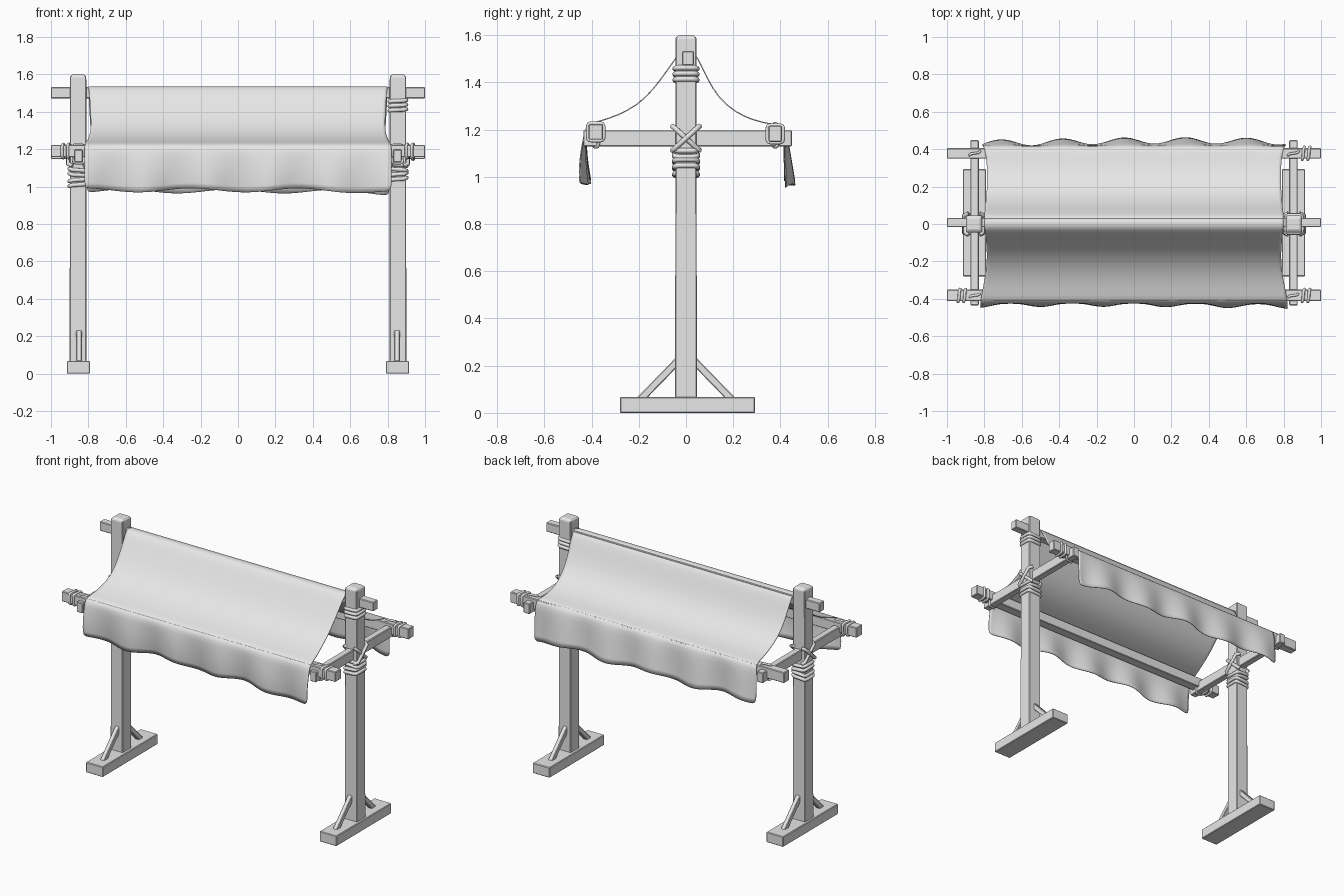
import bpy, bmesh, math
from mathutils import Vector

cube = bpy.data.objects.get("Cube")
if cube:
    bpy.data.objects.remove(cube, do_unlink=True)

COLOUR = (0.8, 0.8, 0.8, 1)
grey = bpy.data.materials.new("pale_grey")
grey.use_nodes = True
grey.diffuse_color = COLOUR
grey.node_tree.nodes["Principled BSDF"].inputs["Base Color"].default_value = COLOUR


def add_object(name, data):
    obj = bpy.data.objects.new(name, data)
    bpy.context.collection.objects.link(obj)
    data.materials.append(grey)
    return obj


def beam(name, start, end, width, depth, side=(1, 0, 0), taper=1.0, dome=0.0):
    """Squared timber from start to end, width measured along side."""
    start, end, side = Vector(start), Vector(end), Vector(side)
    axis = (end - start).normalized()
    other = axis.cross(side)
    bm = bmesh.new()
    rings = [(start, 1.0), (end - axis * dome, taper)]
    if dome:
        rings.append((end, taper * 0.7))
    loops = []
    for centre, scale in rings:
        loops.append([bm.verts.new(centre + side * (a * width * scale / 2) + other * (b * depth * scale / 2))
                      for a, b in ((-1, -1), (1, -1), (1, 1), (-1, 1))])
    for low, high in zip(loops, loops[1:]):
        for i in range(4):
            j = (i + 1) % 4
            bm.faces.new((low[i], low[j], high[j], high[i]))
    bm.faces.new(loops[0])
    bm.faces.new(loops[-1])
    bmesh.ops.recalc_face_normals(bm, faces=bm.faces)
    mesh = bpy.data.meshes.new(name)
    bm.to_mesh(mesh)
    bm.free()
    obj = add_object(name, mesh)
    bevel = obj.modifiers.new("worn_edges", 'BEVEL')
    bevel.width = 0.004
    bevel.segments = 1
    return obj


def rope(name, points, radius=0.011, closed=True):
    curve = bpy.data.curves.new(name, 'CURVE')
    curve.dimensions = '3D'
    curve.bevel_depth = radius
    curve.bevel_resolution = 2
    curve.use_fill_caps = True
    spline = curve.splines.new('POLY')
    spline.points.add(len(points) - 1)
    for p, co in zip(spline.points, points):
        p.co = (*co, 1)
    spline.use_cyclic_u = closed
    return add_object(name, curve)


def lashing(name, centre, u, v, half_u, half_v, tilt=(0, 0, 0), radius=0.011):
    """Rope loop round a square timber; tilt shifts it along the timber."""
    centre, u, v, tilt = Vector(centre), Vector(u), Vector(v), Vector(tilt)
    points = []
    for i in range(16):
        a = math.tau * (i + 0.5) / 16
        c, s = math.cos(a), math.sin(a)
        cu, cv = (math.copysign(abs(t) ** 0.35, t) for t in (c, s))
        points.append(centre + u * half_u * cu + v * half_v * cv + tilt * c)
    return rope(name, points, radius)


X, Y, Z = (1, 0, 0), (0, 1, 0), (0, 0, 1)
POST_X = 0.855

# Two end frames
for label, s in (("left", 1), ("right", -1)):
    px = s * POST_X
    beam(label + "_post", (px, 0, 0.06), (px, 0, 1.6), 0.09, 0.092, taper=0.97, dome=0.012)
    beam(label + "_foot", (s * 0.853, -0.28, 0.034), (s * 0.853, 0.293, 0.034), 0.124, 0.068)
    beam(label + "_cross_arm", (s * 0.852, -0.435, 1.163), (s * 0.852, 0.448, 1.163), 0.045, 0.068)
    for end, t in (("front", -1), ("back", 1)):
        beam(f"{label}_{end}_brace", (s * 0.85, t * 0.195, 0.055), (s * 0.85, t * 0.025, 0.23),
             0.03, 0.032)
    # Rope below the cross arm
    low = 1.04 if s > 0 else 1.01
    for k in range(4):
        lashing(f"{label}_post_rope_{k}", (px, 0, low + k * 0.026), X, Y, 0.047, 0.049,
                (0, 0, 0.008 * (-1) ** (k // 2)))
    # Crossed rope over the joint, on both faces
    for face in (-1, 1):
        for slope in (-1, 1):
            x = px + face * (0.05 + 0.004 * slope)
            rope(f"{label}_cross_rope_{face}_{slope}",
                 [(px + face * 0.03, -0.058, 1.163 - slope * 0.052),
                  (x, -0.046, 1.163 - slope * 0.042),
                  (x, 0.046, 1.163 + slope * 0.042),
                  (px + face * 0.03, 0.058, 1.163 + slope * 0.052)], 0.011, False)

# Rope under the ridge pole on one post
for k in range(3):
    lashing(f"ridge_rope_{k}", (POST_X, 0, 1.41 + k * 0.024), X, Y, 0.045, 0.047, (0, 0, 0.004))

# Horizontal poles
beam("ridge_pole", (-1, 0.008, 1.502), (1, 0.008, 1.502), 0.05, 0.06, side=Y)
beam("front_pole", (-1, -0.382, 1.19), (1, -0.382, 1.19), 0.062, 0.066, side=Y)
beam("back_pole", (-1, 0.378, 1.182), (1, 0.378, 1.182), 0.056, 0.07, side=Y)

# Rope binding the side poles to the arms
for label, s, y, z in (("front_left", 1, -0.382, 1.19), ("front_right", -1, -0.382, 1.19),
                       ("back_left", 1, 0.378, 1.182)):
    for k in range(2):
        lashing(f"{label}_pole_rope_{k}", (s * (0.905 + k * 0.03), y, z), Y, Z, 0.034, 0.037,
                (0.006, 0, 0), 0.008)
for s in (-1, 1):
    for y in (-0.382, 0.378):
        lashing(f"arm_rope_{s}_{y}", (s * 0.852, y, 1.175), X, Z, 0.03, 0.05, (0, 0.012, 0), 0.007)

# Cloth draped over the three poles: (y, z, half width, looseness)
PROFILE = [(-0.43, 0.98, 0.82, 1), (-0.436, 1.04, 0.82, 0.8), (-0.436, 1.11, 0.82, 0.5),
           (-0.43, 1.18, 0.82, 0.15), (-0.422, 1.222, 0.82, 0), (-0.38, 1.235, 0.815, 0),
           (-0.33, 1.248, 0.805, 0), (-0.25, 1.28, 0.79, 0), (-0.17, 1.335, 0.785, 0),
           (-0.10, 1.425, 0.79, 0), (-0.045, 1.505, 0.795, 0), (-0.02, 1.536, 0.80, 0),
           (0.025, 1.538, 0.80, 0), (0.05, 1.51, 0.80, 0), (0.09, 1.42, 0.795, 0),
           (0.14, 1.335, 0.79, 0), (0.21, 1.275, 0.785, 0), (0.29, 1.24, 0.785, 0),
           (0.36, 1.226, 0.79, 0), (0.405, 1.22, 0.80, 0), (0.42, 1.2, 0.805, 0.1),
           (0.428, 1.12, 0.81, 0.5), (0.434, 1.04, 0.81, 0.8), (0.44, 0.975, 0.81, 1)]
COLUMNS = 48
bm = bmesh.new()
rows = []
for y, z, half, loose in PROFILE:
    side = math.copysign(1, y)
    row = []
    for i in range(COLUMNS + 1):
        t = 2 * i / COLUMNS - 1
        phase = 15.5 * t + (4.7 if side < 0 else 2.6)
        billow = 0.018 * math.sin(phase) + 0.007 * math.sin(2 * t + side)
        hem = 0.011 * math.sin(9 * t + 2 * side) - 0.012 * max(t, 0) ** 4
        row.append(bm.verts.new((half * t, y + side * loose * billow, z + loose * hem)))
    rows.append(row)
for a, b in zip(rows, rows[1:]):
    for i in range(COLUMNS):
        bm.faces.new((a[i], a[i + 1], b[i + 1], b[i]))
mesh = bpy.data.meshes.new("cloth_canopy")
bm.to_mesh(mesh)
bm.free()
mesh.shade_smooth()
cloth = add_object("cloth_canopy", mesh)
smooth = cloth.modifiers.new("soften", 'SUBSURF')
smooth.levels = smooth.render_levels = 1
thick = cloth.modifiers.new("thickness", 'SOLIDIFY')
thick.thickness = 0.005
